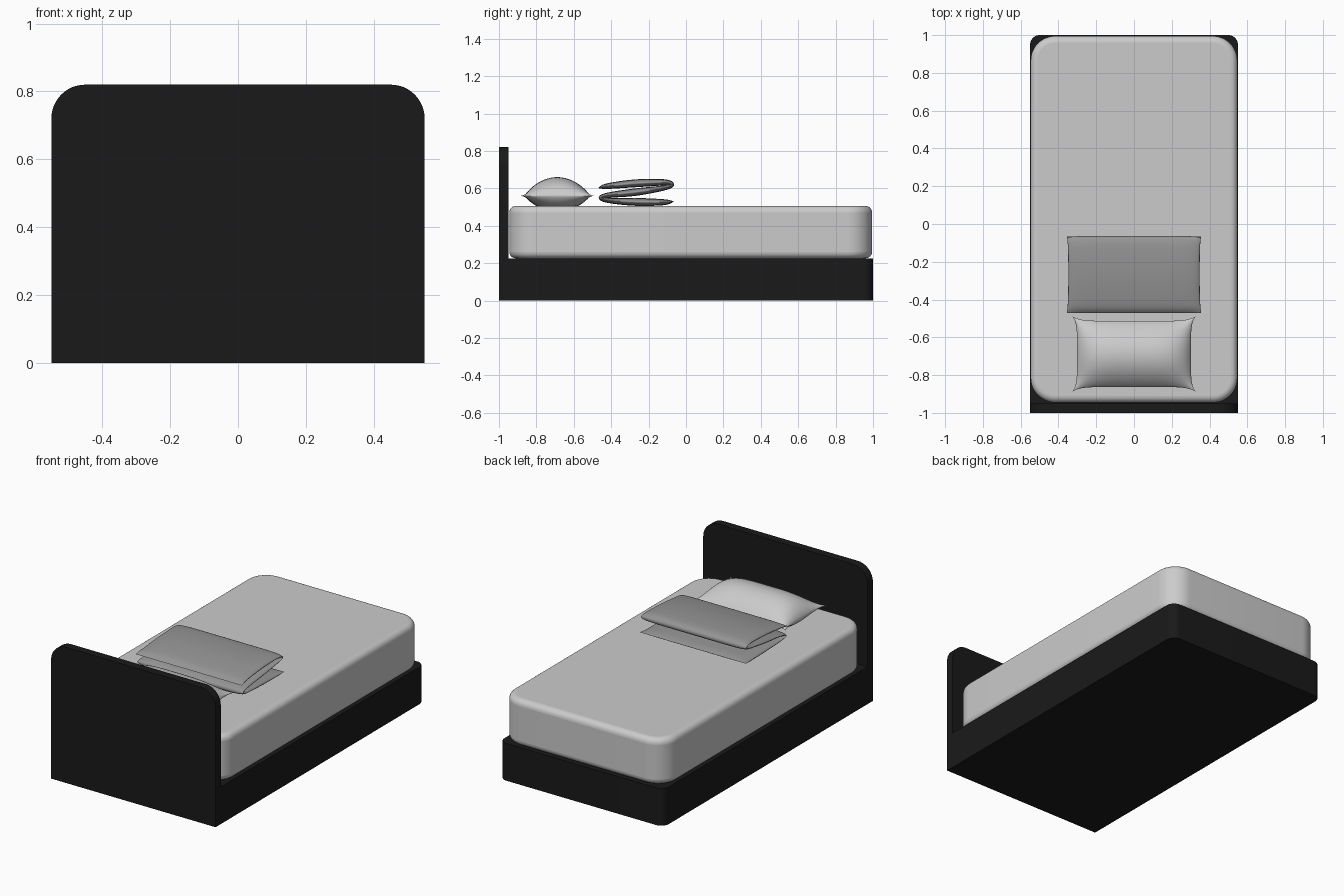
import bpy, bmesh, math
from mathutils import Vector

if "Cube" in bpy.data.objects:
    bpy.data.objects.remove(bpy.data.objects["Cube"])


def material(name, v):
    m = bpy.data.materials.new(name)
    m.diffuse_color = (v, v, v, 1)
    m.use_nodes = True
    m.node_tree.nodes["Principled BSDF"].inputs["Base Color"].default_value = m.diffuse_color
    return m


def finish(bm, name, mat=None, angle=40, bevel=0):
    bmesh.ops.remove_doubles(bm, verts=bm.verts, dist=1e-5)
    bmesh.ops.recalc_face_normals(bm, faces=bm.faces)
    me = bpy.data.meshes.new(name)
    bm.to_mesh(me)
    bm.free()
    ob = bpy.data.objects.new(name, me)
    bpy.context.collection.objects.link(ob)
    if mat:
        me.materials.append(mat)
    if bevel:
        b = ob.modifiers.new("soft_edge", 'BEVEL')
        b.width, b.segments = bevel, 6
        b.limit_method, b.angle_limit = 'ANGLE', math.radians(60)
    bpy.ops.object.select_all(action='DESELECT')
    ob.select_set(True)
    bpy.context.view_layer.objects.active = ob
    bpy.ops.object.shade_smooth_by_angle(angle=math.radians(angle))
    return ob


def rounded_rect(x0, x1, y0, y1, r_low, r_high, n=12):
    pts = []
    corners = [(x1, y1, -1, -1, r_high, 0), (x0, y1, 1, -1, r_high, 90),
               (x0, y0, 1, 1, r_low, 180), (x1, y0, -1, 1, r_low, 270)]
    for x, y, sx, sy, r, a0 in corners:
        if r == 0:
            pts.append((x, y))
            continue
        for i in range(n + 1):
            a = math.radians(a0 + 90 * i / n)
            pts.append((x + sx * r + r * math.cos(a), y + sy * r + r * math.sin(a)))
    return pts


def slab(name, outline, place, depth, mat=None, bevel=0):
    bm = bmesh.new()
    f = bm.faces.new([bm.verts.new(place(*p)) for p in outline])
    ext = bmesh.ops.extrude_face_region(bm, geom=[f], use_keep_orig=True)
    new = [v for v in ext["geom"] if isinstance(v, bmesh.types.BMVert)]
    bmesh.ops.translate(bm, verts=new, vec=depth)
    return finish(bm, name, mat, bevel=bevel)


def padded(name, rows, mat=None):
    """rows: grid of (upper, lower) points, welded where they meet."""
    bm = bmesh.new()
    for side in (0, 1):
        g = [[bm.verts.new(p[side]) for p in row] for row in rows]
        for a, b in zip(g, g[1:]):
            for i in range(len(a) - 1):
                bm.faces.new((a[i], a[i + 1], b[i + 1], b[i]))
    return finish(bm, name, mat, angle=60)


black = material("black", 0.01)
dark = material("blanket_grey", 0.3)
light = material("pillow_grey", 0.75)

# Headboard and base
slab("headboard", rounded_rect(-0.55, 0.55, 0, 0.82, 0, 0.1),
     lambda x, z: (x, -1, z), (0, 0.05, 0), black)
slab("bed_base", rounded_rect(-0.55, 0.55, -0.95, 1, 0, 0.05),
     lambda x, y: (x, y, 0), (0, 0, 0.225), black)

# Mattress
slab("mattress", rounded_rect(-0.547, 0.547, -0.945, 0.995, 0.13, 0.13),
     lambda x, y: (x, y, 0.226), (0, 0, 0.28), bevel=0.035)

# Pillow with pulled-out corners, resting flat on the mattress
N = 40
steps = [math.sin(math.pi / 2 * (2 * i / N - 1)) for i in range(N + 1)]
rows = []
for v in steps:
    row = []
    for u in steps:
        x = u * (0.302 + 0.023 * abs(v) ** 6)
        y = -0.688 + v * (0.175 + 0.023 * abs(u) ** 8)
        puff = max(0, 1 - u ** 4) ** 0.7 * max(0, 1 - v * v) ** 0.85
        z = 0.56
        row.append(((x, y, z + 0.1 * puff), (x, y, z - min(0.054, 0.085 * puff))))
    rows.append(row)
padded("pillow", rows, light)

# Folded blanket: zigzag path of (y, z, half thickness)
path = [(-0.47, 0.602, 0.002), (-0.42, 0.612, 0.015), (-0.27, 0.627, 0.021),
        (-0.12, 0.632, 0.017), (-0.075, 0.62, 0.012), (-0.12, 0.602, 0.014),
        (-0.27, 0.58, 0.02), (-0.41, 0.564, 0.015), (-0.455, 0.55, 0.012),
        (-0.41, 0.535, 0.014), (-0.27, 0.528, 0.021), (-0.12, 0.526, 0.016),
        (-0.065, 0.53, 0.002)]
P = [Vector(p) for p in path]
P = [2 * P[0] - P[1]] + P + [2 * P[-1] - P[-2]]
curve = []
for a, b, c, d in zip(P, P[1:], P[2:], P[3:]):
    for i in range(6):
        t = i / 6
        curve.append(0.5 * (2 * b + (c - a) * t + (2 * a - 5 * b + 4 * c - d) * t * t
                            + (3 * b - a - 3 * c + d) * t ** 3))
curve.append(P[-2])
rows = []
for i, c in enumerate(curve):
    t = curve[min(i + 1, len(curve) - 1)] - curve[max(i - 1, 0)]
    n = Vector((0, -t.y, t.x)).normalized()
    row = []
    for u in steps:
        h = max(0, c.z) * max(0, 1 - u ** 8) ** 0.5
        if i in (0, len(curve) - 1):
            h = 0
        x = u * (0.348 + 0.007 * min(1, abs(c.x + 0.265) / 0.2) ** 4)
        mid = Vector((x, c.x, c.y))
        row.append((mid + n * h, mid - n * h))
    rows.append(row)
padded("folded_blanket", rows, dark)
